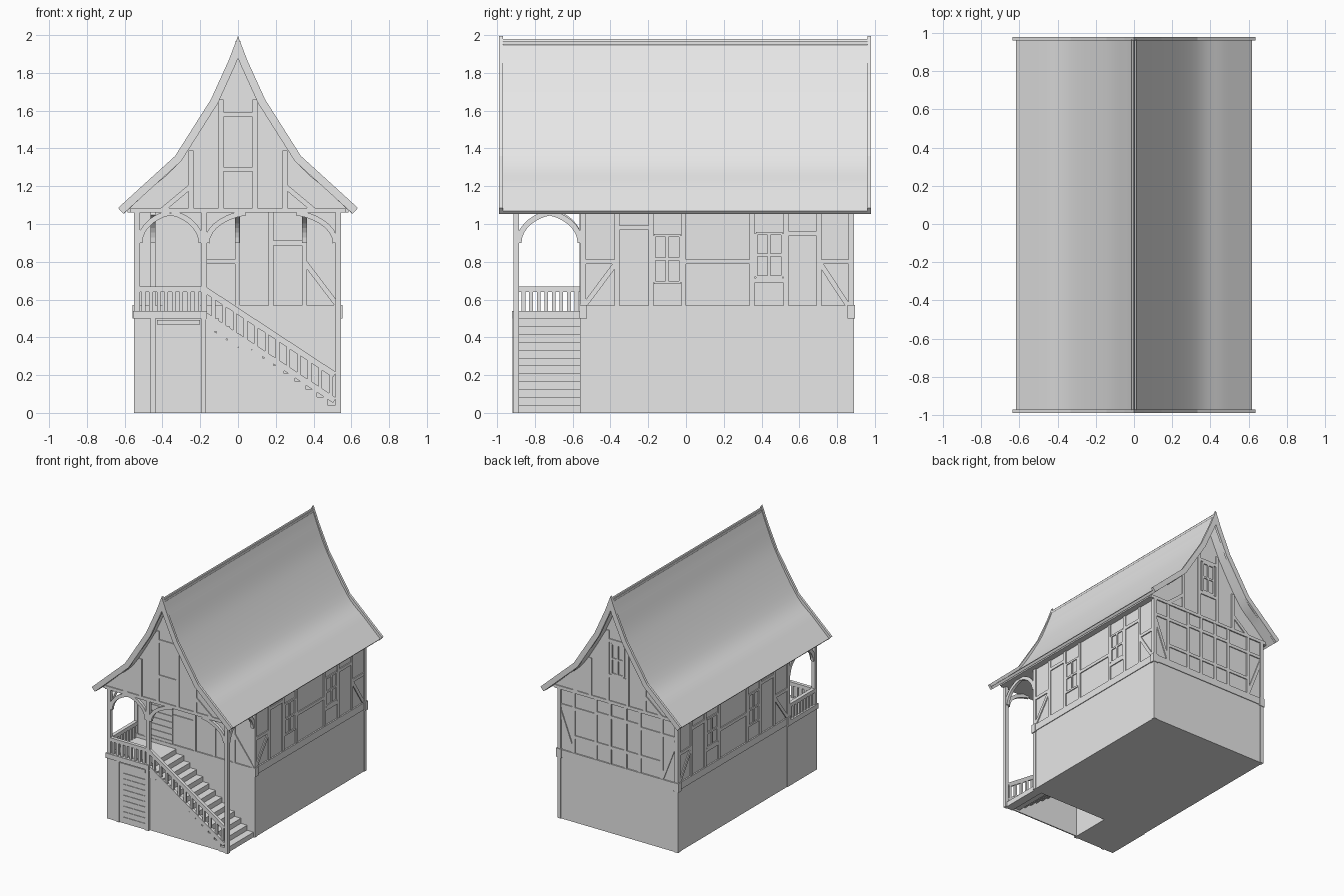
import bpy, bmesh, math
from mathutils import Vector

cube = bpy.data.objects.get("Cube")
if cube:
    bpy.data.objects.remove(cube, do_unlink=True)

grey = bpy.data.materials.new("plain grey")
grey.use_nodes = True
colour = (0.8, 0.8, 0.8, 1)
grey.diffuse_color = colour
grey.node_tree.nodes["Principled BSDF"].inputs["Base Color"].default_value = colour


def finish(name, bm):
    bmesh.ops.recalc_face_normals(bm, faces=bm.faces[:])
    mesh = bpy.data.meshes.new(name)
    bm.to_mesh(mesh)
    bm.free()
    mesh.materials.append(grey)
    ob = bpy.data.objects.new(name, mesh)
    bpy.context.collection.objects.link(ob)
    return ob


def place(axis, depth, a, z):
    return (a, depth, z) if axis == "y" else (depth, a, z)


def prism(name, outline, axis, near, far):
    """Extrude an upright outline along the given axis."""
    bm = bmesh.new()
    rings = [[bm.verts.new(place(axis, d, a, z)) for a, z in outline] for d in (near, far)]
    for ring in rings:
        bm.faces.new(ring)
    n = len(outline)
    for i in range(n):
        j = (i + 1) % n
        bm.faces.new((rings[0][i], rings[0][j], rings[1][j], rings[1][i]))
    return finish(name, bm)


def box(name, x0, x1, y0, y1, z0, z1):
    return prism(name, [(x0, z0), (x1, z0), (x1, z1), (x0, z1)], "y", y0, y1)


def ribbon(name, path, out, inn, axis, near, far):
    """Mitred strip along a path, reaching 'out' to its left and 'inn' to its right."""
    pts = [Vector(p) for p in path]
    dirs = [(q - p).normalized() for p, q in zip(pts, pts[1:])]
    norms = [Vector((-d.y, d.x)) for d in dirs]
    bm = bmesh.new()
    sections = []
    for i, p in enumerate(pts):
        a, b = norms[max(i - 1, 0)], norms[min(i, len(norms) - 1)]
        m = (a + b) / (1 + a.dot(b))
        corners = [(p + m * out, near), (p + m * out, far), (p - m * inn, far), (p - m * inn, near)]
        sections.append([bm.verts.new(place(axis, d, q.x, q.y)) for q, d in corners])
    for s, t in zip(sections, sections[1:]):
        for i in range(4):
            j = (i + 1) % 4
            bm.faces.new((s[i], s[j], t[j], t[i]))
    bm.faces.new(sections[0])
    bm.faces.new(sections[-1])
    return finish(name, bm)


def timbers(name, axis, plane, out, segments, width=0.026):
    for p, q in segments:
        ribbon(name, [p, q], width / 2, width / 2, axis, plane - out * 0.004, plane + out * 0.008)


def window(name, axis, plane, out, a0, a1, z0, z1):
    am, zm = (a0 + a1) / 2, (z0 + z1) / 2
    timbers(name, axis, plane, out, [((a, z0), (a, z1)) for a in (a0, am, a1)], 0.016)
    timbers(name, axis, plane, out, [((a0, z), (a1, z)) for z in (z0, zm, z1)], 0.016)


def brace(name, axis, near, far, a0, a1, z0=0.9, z1=1.06):
    """Curved knee brace rising from a0 to a1."""
    angles = [math.radians(75) * i / 7 for i in range(8)]
    k = 1 - math.cos(angles[-1])
    path = [(a0 + (a1 - a0) * (1 - math.cos(t)) / k,
             z0 + (z1 - z0) * math.sin(t) / math.sin(angles[-1])) for t in angles]
    ribbon(name, path, 0.014, 0.014, axis, near, far)


def smooth_path(pts, steps=6):
    """Catmull-Rom curve through the points."""
    v = [Vector(p) for p in pts]
    v = [2 * v[0] - v[1]] + v + [2 * v[-1] - v[-2]]
    path = []
    for a, b, c, d in zip(v, v[1:], v[2:], v[3:]):
        for i in range(steps):
            t = i / steps
            path.append(b + (c - a) * t / 2 + (2 * a - 5 * b + 4 * c - d) * t * t / 2
                        + (3 * b - a - 3 * c + d) * t ** 3 / 2)
    return path + [v[-2]]


# Roof: smooth sheet, faceted barge boards, ridge and gabled attic
slope = [(0, 1.995), (0.05, 1.865), (0.143, 1.66), (0.333, 1.36), (0.487, 1.22), (0.635, 1.085)]
mirrored = [(-x, z) for x, z in reversed(slope)]
for end in (-0.99, 0.96):
    ribbon("barge_board", mirrored + slope[1:], 0, 0.042, "y", end, end + 0.02)
sheet = [(x * 0.975, z) for x, z in smooth_path(slope)]
full = [(-x, z) for x, z in reversed(sheet)] + sheet[1:]
full = [(x, z - 0.015) for x, z in full]
roof = ribbon("roof", full, 0, 0.022, "y", -0.975, 0.965)
bpy.ops.object.select_all(action="DESELECT")
roof.select_set(True)
bpy.context.view_layer.objects.active = roof
bpy.ops.object.shade_smooth_by_angle(angle=math.radians(30))
box("ridge", -0.012, 0.012, -0.975, 0.965, 1.93, 1.968)
inside = [(0.115, 1.64), (0.305, 1.34), (0.46, 1.2), (0.585, 1.085), (0.585, 1.06)]
prism("attic", [(-x, z) for x, z in reversed(inside)] + [(0, 1.89)] + inside, "y", -0.905, 0.882)

# House body
box("lower_storey", -0.545, 0.54, -0.558, 0.885, 0, 0.53)
box("upper_storey", -0.54, 0.535, -0.555, 0.88, 0.53, 1.06)
box("floor_band", -0.551, 0.546, -0.565, 0.891, 0.51, 0.568)
for x in (-0.535, 0.53):
    for y in (-0.545, 0.875):
        box("corner_post", x - 0.015, x + 0.015, y - 0.015, y + 0.015, 0, 1.06)
        box("corner_block", x - 0.024, x + 0.024, y - 0.02, y + 0.02, 0.5, 0.572)

# Side framing
low, mid, top = 0.565, 0.8, 1.06
for side, plane in ((1, 0.535), (-1, -0.54)):
    posts = [-0.365, -0.185, -0.012, 0.35, 0.53, 0.705]
    timbers("side_post", "x", plane, side, [((y, low), (y, top)) for y in posts])
    timbers("side_rail", "x", plane, side, [
        ((-0.53, mid), (-0.365, mid)), ((-0.012, mid), (0.35, mid)), ((0.705, mid), (0.86, mid)),
        ((-0.365, 0.98), (-0.185, 0.98)), ((0.35, 0.7), (0.53, 0.7)), ((0.53, 0.95), (0.705, 0.95)),
        ((-0.54, low), (-0.365, mid)), ((0.86, low), (0.705, mid))])
    window("side_window", "x", plane, side, -0.17, -0.03, 0.69, 0.94)
    window("side_window", "x", plane, side, 0.37, 0.51, 0.72, 0.95)

# Back framing
posts = [-0.4, -0.2, -0.07, 0.07, 0.2, 0.4]
timbers("back_post", "y", 0.88, 1, [((x, low), (x, top)) for x in posts])
for s in (-1, 1):
    timbers("back_brace", "y", 0.88, 1, [((s * 0.53, mid + 0.1), (s * 0.4, low)),
                                         ((s * 0.53, 0.93), (s * 0.2, 0.93)),
                                         ((s * 0.2, 0.7), (s * 0.4, 0.7))])
timbers("back_rail", "y", 0.88, 1, [((-0.2, z), (0.2, z)) for z in (0.7, 0.95)])

# Gable framing
for plane, out in ((-0.905, -1), (0.882, 1)):
    for s in (-1, 1):
        timbers("gable_post", "y", plane, out, [((s * 0.09, top), (s * 0.09, 1.66)),
                                                ((s * 0.248, top), (s * 0.248, 1.39))])
        timbers("gable_brace", "y", plane, out, [((s * 0.25, 1.2), (s * 0.4, 1.075))])
    timbers("gable_rail", "y", plane, out, [((-0.57, 1.073), (0.57, 1.073))])
    timbers("gable_rail", "y", plane, out, [((-0.09, z), (0.09, z)) for z in (1.29, 1.58)])
window("gable_window", "y", 0.882, 1, -0.055, 0.055, 1.31, 1.56)

# Front wall framing and doors
timbers("front_post", "y", -0.555, -1, [((x, low), (x, top)) for x in (-0.45, -0.003, 0.175, 0.352)])
timbers("front_rail", "y", -0.555, -1, [((0.352, mid), (0.53, low)), ((-0.19, mid), (0.0, mid)),
                                        ((0.175, 0.9), (0.352, 0.9))])
for x in (-0.45, -0.003, 0.352):
    brace("ceiling_bracket", "x", x - 0.012, x + 0.012, -0.56, -0.7)


def door(name, plane, z0, z1):
    planks = 9
    h = (z1 - z0) / planks
    for i in range(planks):
        box(name, -0.4, -0.2, plane - 0.006, plane, z0 + i * h, z0 + i * h + h * 0.94)


door("upper_door", -0.555, 0.545, 1.0)
door("lower_door", -0.91, 0.01, 0.415)

# Porch block, landing and posts
box("porch_block", -0.55, -0.17, -0.91, -0.555, 0, 0.5)
box("landing", -0.557, -0.165, -0.922, -0.555, 0.5, 0.54)
timbers("door_frame", "y", -0.91, -1, [((-0.45, 0), (-0.45, 0.5)), ((-0.183, 0), (-0.183, 0.5)),
                                       ((-0.43, 0.48), (-0.2, 0.48))])
for x, foot in ((-0.535, 0.5), (-0.18, 0.5), (0.53, 0)):
    box("porch_post", x - 0.015, x + 0.015, -0.912, -0.884, foot, 1.06)
for a0, a1 in ((-0.52, -0.36), (-0.195, -0.355), (-0.165, 0.04), (0.515, 0.31)):
    brace("front_brace", "y", -0.91, -0.886, a0, a1)
for x in (-0.535, 0.53):
    for a0, a1 in ((-0.885, -0.72), (-0.56, -0.725)):
        brace("side_brace", "x", x - 0.012, x + 0.012, a0, a1)

# Landing railing
box("front_handrail", -0.55, -0.165, -0.912, -0.884, 0.64, 0.67)
box("side_handrail", -0.55, -0.52, -0.912, -0.555, 0.64, 0.67)
for i in range(8):
    x, y = -0.5 + i * 0.04, -0.86 + i * 0.04
    box("front_baluster", x - 0.01, x + 0.01, -0.908, -0.888, 0.54, 0.64)
    box("side_baluster", -0.545, -0.525, y - 0.01, y + 0.01, 0.54, 0.64)

# Stairs with sloping railing and closed front
count, run, rise = 12, 0.0575, 0.0417
for i in range(count):
    x, z = -0.17 + i * run, 0.5 - i * rise
    box("stair", x, x + run + 0.012, -0.905, -0.558, max(z - 0.068, 0), z)
prism("stair_wall", [(-0.17, 0), (0.52, 0), (-0.17, 0.46)], "y", -0.898, -0.888)
start, end = -0.165, 0.52
drop = 0.45
ribbon("stair_handrail", [(start, 0.665), (end, 0.665 - drop)], 0, 0.032, "y", -0.912, -0.886)
ribbon("stringer", [(start, 0.53), (end, 0.53 - drop)], 0, 0.032, "y", -0.912, -0.886)
for i in range(count):
    x = start + 0.035 + i * 0.0565
    z = 0.52 - drop * (x - start) / (end - start)
    box("stair_baluster", x - 0.01, x + 0.01, -0.908, -0.89, z - 0.01, z + 0.12)
